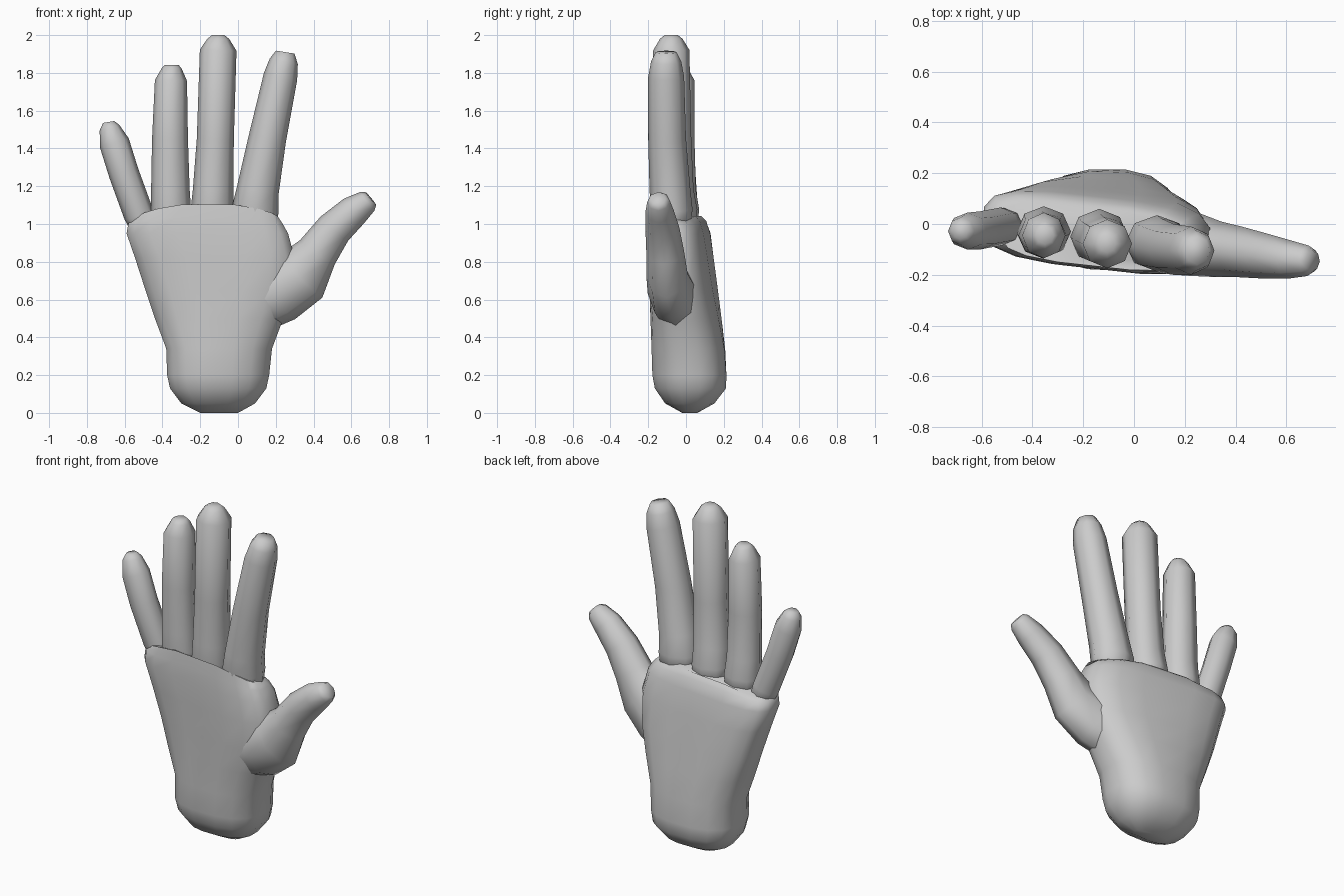
import bpy, bmesh
from math import sin, cos, pi, radians, copysign
from mathutils import Vector


def skin(name, rings, angle):
    """Skin a list of equal-length point rings into a capped, smooth mesh."""
    bm = bmesh.new()
    loops = [[bm.verts.new(p) for p in ring] for ring in rings]
    n = len(loops[0])
    for a, b in zip(loops, loops[1:]):
        for i in range(n):
            j = (i + 1) % n
            bm.faces.new((a[i], a[j], b[j], b[i]))
    bm.faces.new(loops[0][::-1])
    bm.faces.new(loops[-1])
    bmesh.ops.recalc_face_normals(bm, faces=bm.faces)
    mesh = bpy.data.meshes.new(name)
    bm.to_mesh(mesh)
    bm.free()
    obj = bpy.data.objects.new(name, mesh)
    bpy.context.collection.objects.link(obj)
    bpy.ops.object.select_all(action='DESELECT')
    obj.select_set(True)
    bpy.context.view_layer.objects.active = obj
    bpy.ops.object.shade_smooth_by_angle(angle=radians(angle))
    return obj


def palm_ring(z, x0, x1, y0, y1, tilt=0, power=0.8, bow=0, slope=0, n=16):
    """Rounded, sideways-tilted cross-section of the palm."""
    ring = []
    for i in range(n):
        t = 2 * pi * (i + 0.5) / n
        u = copysign(abs(cos(t)) ** power, cos(t)) / cos(pi / n) ** power
        v = copysign(abs(sin(t)) ** power, sin(t)) / cos(pi / n) ** power
        dx = u * (x1 - x0) / 2
        ring.append(((x0 + x1) / 2 + dx,
                     (y0 + y1) / 2 + v * (y1 - y0) / 2 + tilt * dx,
                     z - bow * u * u - slope * v))
    return ring


def digit(name, path, sides=8):
    """Tapered octagonal tube through (x, y, z, width radius, depth radius)."""
    pts = [Vector(p[:3]) for p in path]
    rings = []
    for i, (c, p) in enumerate(zip(pts, path)):
        d = (pts[min(i + 1, len(pts) - 1)] - pts[max(i - 1, 0)]).normalized()
        side = Vector((0, 1, 0)).cross(d).normalized()
        depth = d.cross(side)
        rings.append([c + side * p[3] * cos(2 * pi * k / sides)
                      + depth * p[4] * sin(2 * pi * k / sides)
                      for k in range(sides)])
    return skin(name, rings, 85)


# Palm and rounded wrist stump
skin("palm", [palm_ring(*s) for s in (
    (0.00, -0.20, 0.00, -0.02, 0.06),
    (0.05, -0.30, 0.09, -0.11, 0.15),
    (0.13, -0.36, 0.15, -0.165, 0.212),
    (0.20, -0.375, 0.165, -0.178, 0.214),
    (0.34, -0.38, 0.18, -0.18, 0.205, -0.03),
    (0.50, -0.44, 0.24, -0.18, 0.18, -0.08, 0.75),
    (0.65, -0.49, 0.29, -0.18, 0.155, -0.11, 0.7),
    (0.82, -0.545, 0.30, -0.18, 0.13, -0.11, 0.65),
    (0.95, -0.59, 0.265, -0.175, 0.11, -0.11, 0.6),
    (1.03, -0.58, 0.235, -0.17, 0.09, -0.11, 0.6, 0.03, 0.01),
    (1.08, -0.53, 0.21, -0.165, 0.065, -0.11, 0.6, 0.05, 0.03))], 55)

# Fingers, rooted inside the palm
digit("index_finger", (
    (0.09, -0.07, 0.95, 0.11, 0.09), (0.09, -0.075, 1.07, 0.125, 0.11),
    (0.105, -0.085, 1.18, 0.112, 0.108),
    (0.155, -0.10, 1.45, 0.10, 0.10), (0.225, -0.105, 1.78, 0.09, 0.095),
    (0.242, -0.105, 1.86, 0.076, 0.08), (0.25, -0.105, 1.91, 0.05, 0.055)))
digit("middle_finger", (
    (-0.14, -0.045, 0.95, 0.10, 0.09), (-0.137, -0.05, 1.07, 0.114, 0.11),
    (-0.132, -0.06, 1.18, 0.107, 0.10),
    (-0.12, -0.07, 1.45, 0.098, 0.098), (-0.105, -0.078, 1.92, 0.097, 0.096),
    (-0.105, -0.078, 1.98, 0.058, 0.06), (-0.105, -0.078, 2.00, 0.033, 0.035)))
digit("ring_finger", (
    (-0.35, -0.03, 0.95, 0.10, 0.085), (-0.355, -0.03, 1.07, 0.107, 0.10),
    (-0.358, -0.04, 1.18, 0.102, 0.092),
    (-0.36, -0.045, 1.45, 0.095, 0.09), (-0.355, -0.045, 1.76, 0.085, 0.09),
    (-0.35, -0.045, 1.825, 0.052, 0.055), (-0.35, -0.045, 1.843, 0.035, 0.035)))
digit("little_finger", (
    (-0.48, 0.0, 0.93, 0.06, 0.06), (-0.525, -0.01, 1.05, 0.08, 0.075),
    (-0.605, -0.025, 1.27, 0.08, 0.075), (-0.655, -0.028, 1.43, 0.08, 0.073),
    (-0.68, -0.028, 1.51, 0.054, 0.055), (-0.685, -0.028, 1.54, 0.03, 0.032)))

# Thumb with its broad fleshy base blending into the palm
digit("thumb", (
    (0.0, -0.02, 0.50, 0.11, 0.10), (0.10, -0.045, 0.58, 0.16, 0.125),
    (0.21, -0.075, 0.645, 0.175, 0.13),
    (0.335, -0.10, 0.725, 0.16, 0.11), (0.42, -0.11, 0.85, 0.112, 0.10),
    (0.51, -0.125, 0.975, 0.097, 0.09), (0.615, -0.14, 1.07, 0.084, 0.075),
    (0.685, -0.145, 1.12, 0.062, 0.06), (0.703, -0.147, 1.135, 0.045, 0.04)))
